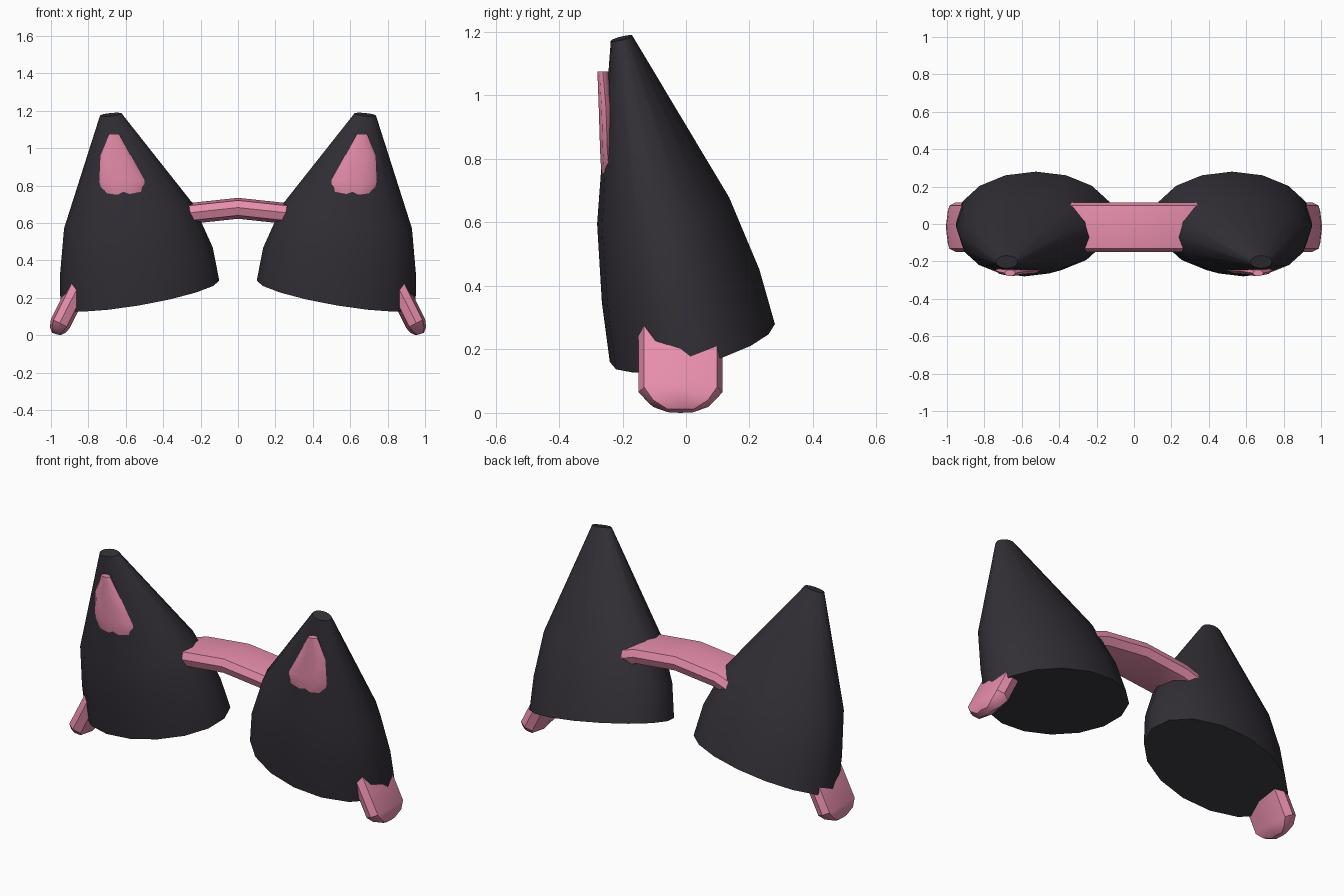
import bpy, bmesh, math
from mathutils import Vector

if "Cube" in bpy.data.objects:
    bpy.data.objects.remove(bpy.data.objects["Cube"])


def material(name, rgb):
    m = bpy.data.materials.new(name)
    m.diffuse_color = (*rgb, 1)
    m.use_nodes = True
    m.node_tree.nodes["Principled BSDF"].inputs["Base Color"].default_value = m.diffuse_color
    return m


BLACK = material("black", (0.032, 0.028, 0.037))
PINK = material("pink", (0.80, 0.27, 0.41))


def loft(name, rings, mat, angle):
    """Skin a list of equal-length closed rings and cap both ends."""
    bm = bmesh.new()
    vs = [[bm.verts.new(p) for p in r] for r in rings]
    n = len(rings[0])
    for a, b in zip(vs, vs[1:]):
        for i in range(n):
            j = (i + 1) % n
            bm.faces.new((a[i], a[j], b[j], b[i]))
    bm.faces.new(vs[0])
    bm.faces.new(vs[-1])
    bmesh.ops.recalc_face_normals(bm, faces=bm.faces)
    me = bpy.data.meshes.new(name)
    bm.to_mesh(me)
    bm.free()
    me.materials.append(mat)
    ob = bpy.data.objects.new(name, me)
    bpy.context.collection.objects.link(ob)
    bpy.ops.object.select_all(action='DESELECT')
    ob.select_set(True)
    bpy.context.view_layer.objects.active = ob
    bpy.ops.object.shade_smooth_by_angle(angle=math.radians(angle))
    return ob


def tilted_ring(c, a, b, sx, sy, n, side):
    """Ellipse around c whose plane slopes by sx along x and sy along y."""
    pts = []
    for i in range(n):
        t = 2 * math.pi * i / n
        dx, dy = a * math.cos(t), b * math.sin(t)
        pts.append((side * (c[0] + dx), c[1] + dy, c[2] + sx * dx + sy * dy))
    return pts


# centre, x radius, y radius, x slope, y slope
EAR = [((0.525, 0.02, 0.22), 0.425, 0.26, -0.17, 0.23),
       ((0.543, -0.017, 0.40), 0.408, 0.248, -0.17, 0.21),
       ((0.585, -0.072, 0.637), 0.345, 0.208, -0.19, 0.20),
       ((0.68, -0.203, 1.18), 0.058, 0.034, -0.10, 0.25)]
INNER = [((0.610, -0.235, 0.70), 0.08, 0.02, 0, 0),
         ((0.612, -0.243, 0.77), 0.115, 0.026, 0, 0),
         ((0.622, -0.248, 0.83), 0.122, 0.024, 0, 0),
         ((0.655, -0.252, 0.96), 0.083, 0.024, 0, 0),
         ((0.663, -0.262, 1.075), 0.028, 0.018, 0, 0)]

# Ears and their pink inner patches
for label, s in (("left", -1), ("right", 1)):
    loft(label + "_ear", [tilted_ring(*r, 16, s) for r in EAR], BLACK, 40)
    loft(label + "_inner_ear", [tilted_ring(*r, 10, s) for r in INNER], PINK, 40)

# Headband: faceted section swept along an arch, rounded off at the ends
SECTION = [(-0.132, 0), (-0.115, 0.038), (0, 0.052), (0.115, 0.038),
           (0.132, 0), (0.115, -0.042), (0, -0.06), (-0.115, -0.042)]
# x, z, width scale, thickness scale
HALF = [(0.26, 0.655, 1, 1), (0.50, 0.57, 1, 1), (0.70, 0.435, 1, 1),
        (0.85, 0.27, 1, 1), (0.953, 0.065, 1, 1), (0.967, 0.03, 0.75, 0.8),
        (0.974, 0.007, 0.35, 0.4)]
path = [(-x, z, w, t) for x, z, w, t in reversed(HALF)] + [(0, 0.683, 1, 1)] + HALF
rings = []
for i, (x, z, w, t) in enumerate(path):
    p, q = path[max(i - 1, 0)], path[min(i + 1, len(path) - 1)]
    d = Vector((q[0] - p[0], q[1] - p[1])).normalized()
    nx, nz = -d.y, d.x
    rings.append([(x + nx * v * t, -0.017 + u * w, z + nz * v * t) for u, v in SECTION])
loft("headband", rings, PINK, 35)
